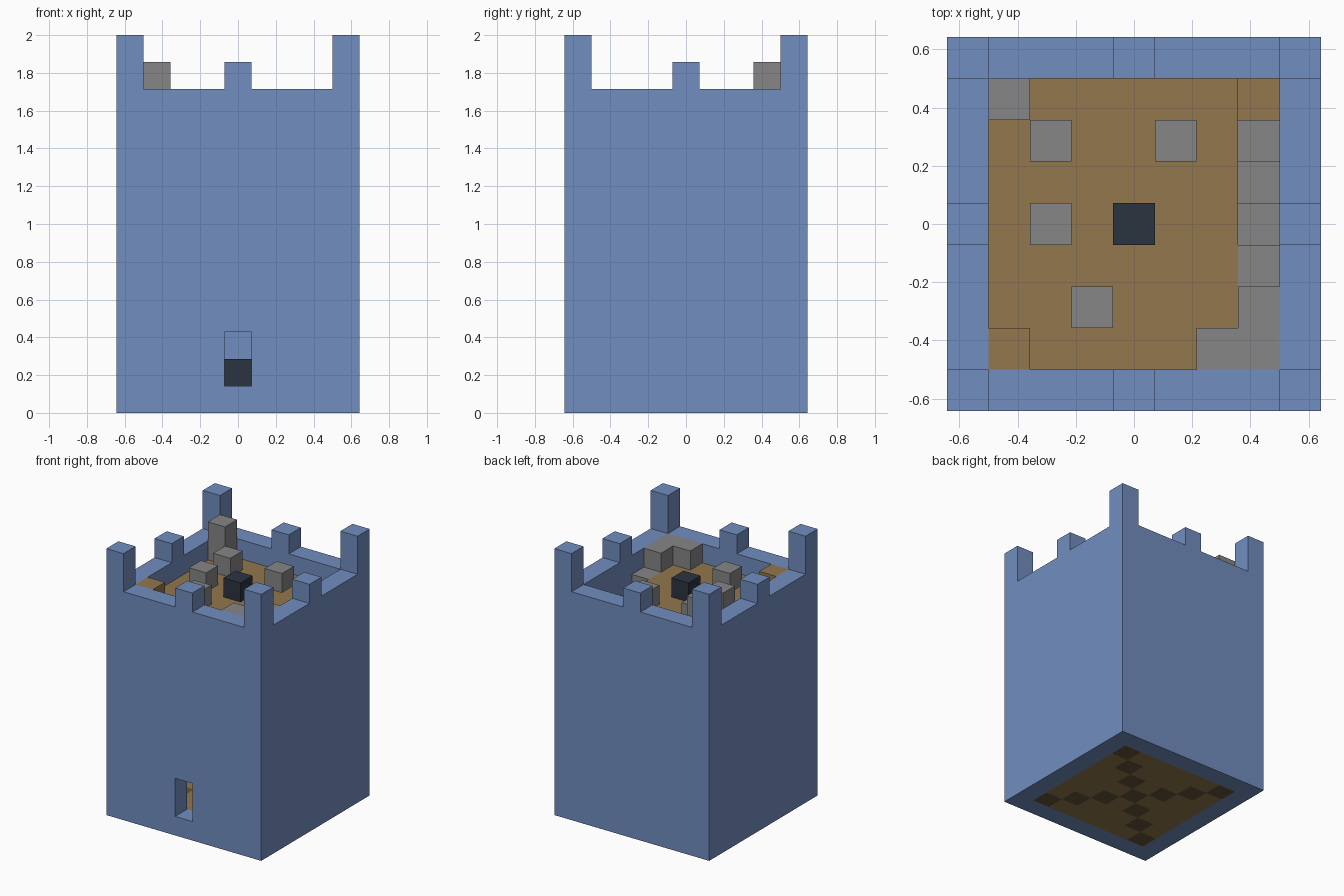
import bpy, bmesh
from mathutils import Vector

old = bpy.data.objects.get("Cube")
if old:
    bpy.data.objects.remove(old)

U = 1 / 7  # one block


def material(name, hex_code):
    rgb = [int(hex_code[i:i + 2], 16) / 255 for i in (0, 2, 4)]
    lin = [c / 12.92 if c <= 0.04045 else ((c + 0.055) / 1.055) ** 2.4 for c in rgb]
    m = bpy.data.materials.new(name)
    m.use_nodes = True
    m.diffuse_color = (*lin, 1)
    m.node_tree.nodes["Principled BSDF"].inputs["Base Color"].default_value = (*lin, 1)
    return m


BLUE = material("blue stone", "718DBF")
BROWN = material("brown wood", "92774C")
DARK_BROWN = material("dark brown wood", "655239")
GREY = material("grey stone", "868686")
DARK = material("dark slate", "2B3440")


def finish(bm, name, *mats):
    mesh = bpy.data.meshes.new(name)
    bm.to_mesh(mesh)
    bm.free()
    obj = bpy.data.objects.new(name, mesh)
    bpy.context.scene.collection.objects.link(obj)
    for m in mats:
        mesh.materials.append(m)
    return obj


def box(name, mat, low, high):
    """Box between two corners, in blocks from the tower's centre."""
    low, high = Vector(low), Vector(high)
    bm = bmesh.new()
    bmesh.ops.create_cube(bm, size=1)
    for v in bm.verts:
        v.co = ((low + high) / 2 + v.co * (high - low)) * U
    return finish(bm, name, mat)


def block(name, mat, x, y, top, height=1):
    return box(name, mat, (x - .5, y - .5, top - height), (x + .5, y + .5, top))


def carve(obj, low, high):
    cutter = box("cutter", obj.data.materials[0], low, high)
    cutter.hide_render = True
    mod = obj.modifiers.new("carve", "BOOLEAN")
    mod.operation = "DIFFERENCE"
    mod.solver = "EXACT"
    mod.object = cutter
    bpy.context.view_layer.objects.active = obj
    bpy.ops.object.modifier_apply(modifier=mod.name)
    bpy.data.objects.remove(cutter)


# Hollow tower wall with battlements and a doorway
wall = box("tower_wall", BLUE, (-4.5, -4.5, 0), (4.5, 4.5, 14))
carve(wall, (-3.5, -3.5, -1), (3.5, 3.5, 15))
carve(wall, (-3.5, -6, 13), (3.5, 6, 15))
carve(wall, (-6, -3.5, 13), (6, 3.5, 15))
for a, b in ((-3.5, -.5), (.5, 3.5)):
    carve(wall, (a, -6, 12), (b, 6, 15))
    carve(wall, (-6, a, 12), (6, b, 15))
carve(wall, (-.5, -6, 1), (.5, -3, 3))

# Ground floor with darker diagonals
bm = bmesh.new()
bmesh.ops.create_grid(bm, x_segments=7, y_segments=7, size=3.5 * U)
top = bmesh.ops.extrude_face_region(bm, geom=bm.faces[:], use_keep_orig=True)["geom"]
for v in top:
    if isinstance(v, bmesh.types.BMVert):
        v.co.z += U
bmesh.ops.recalc_face_normals(bm, faces=bm.faces)
for f in bm.faces:
    c = f.calc_center_median()
    if abs(f.normal.z) > .5 and abs(abs(c.x) - abs(c.y)) < .01:
        f.material_index = 1
finish(bm, "ground_floor", BROWN, DARK_BROWN)

# Upper floors with stairwell openings
middle = box("middle_floor", BROWN, (-3.5, -3.5, 5), (3.5, 3.5, 6))
carve(middle, (-4, -4, 4), (-2.5, 1.5, 7))
roof = box("roof_floor", BROWN, (-3.5, -3.5, 10), (3.5, 3.5, 11))
carve(roof, (2.5, -1.5, 9), (4, 4, 12))

# Stair flights on opposite walls
for i in range(4):
    block(f"upper_step_{i}", GREY, 3, 2 - i, 8 + i)
for i in range(5):
    block(f"lower_step_{i}", GREY, -3, i - 3, 2 + i)

# Centre blocks
block("ground_centre_block", DARK, 0, 0, 2)
block("roof_centre_block", DARK, 0, 0, 12)

# Loose blocks on the roof
for i, (x, y) in enumerate(((-2, 2), (1, 2), (-2, 0), (-1, -2))):
    block(f"roof_block_{i}", GREY, x, y, 12)
block("corner_pillar", GREY, -3, 3, 13, 2)
block("wooden_crate", BROWN, -3, -3, 12)
box("corner_bench_long", GREY, (2.5, -3.5, 11), (3.5, -1.5, 12))
block("corner_bench_short", GREY, 2, -3, 12)
